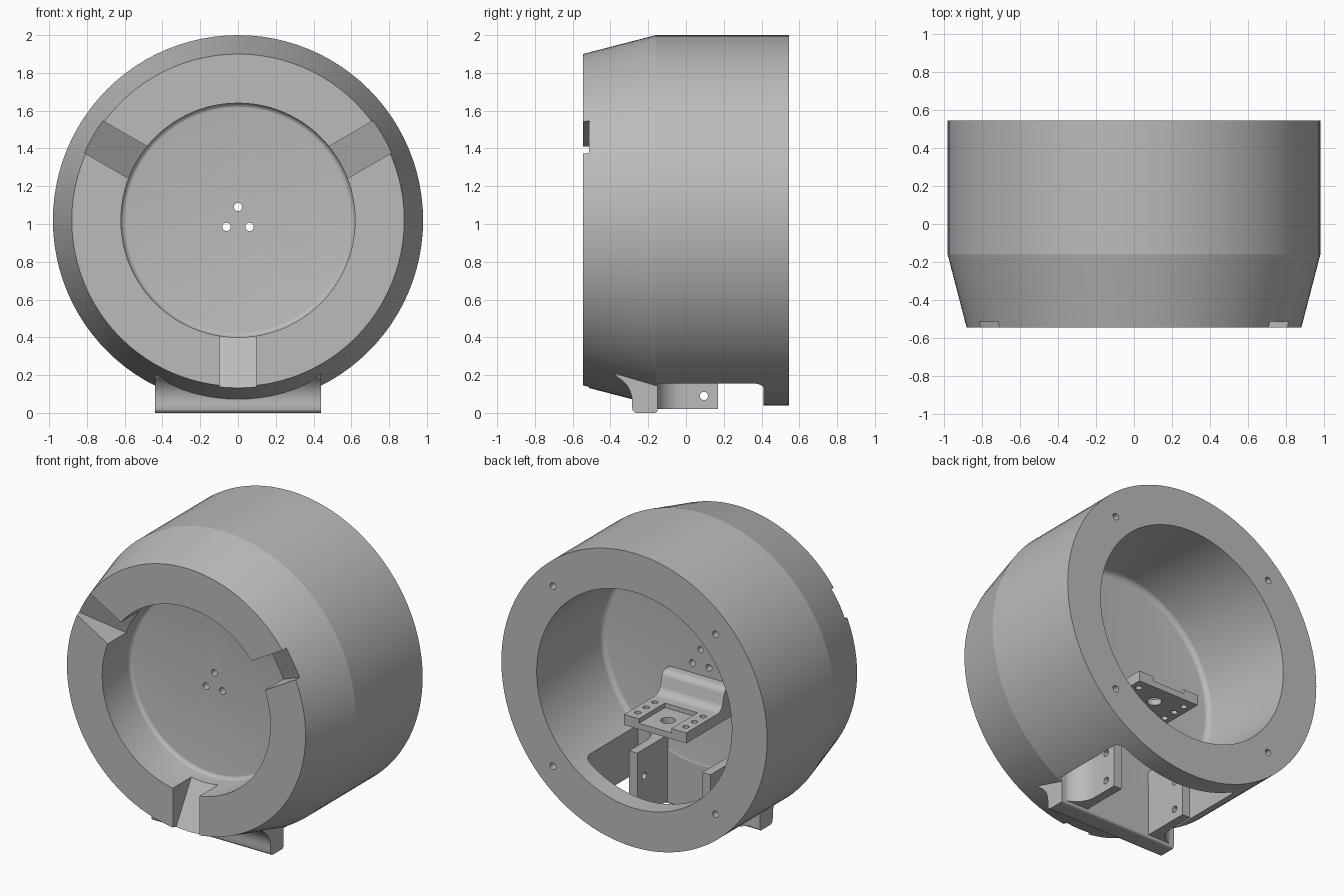
import bpy, bmesh, math
from mathutils import Matrix, Vector

cube = bpy.data.objects.get("Cube")
if cube:
    bpy.data.objects.remove(cube)

grey = bpy.data.materials.new("matte_grey")
grey.use_nodes = True
grey.diffuse_color = (0.5, 0.5, 0.5, 1)
grey.node_tree.nodes["Principled BSDF"].inputs["Base Color"].default_value = (0.5, 0.5, 0.5, 1)

CZ = 1.02        # height of the housing axis
FLOOR = -0.155   # rear side of the dividing wall


def finish(name, bm):
    bmesh.ops.recalc_face_normals(bm, faces=bm.faces)
    mesh = bpy.data.meshes.new(name)
    bm.to_mesh(mesh)
    bm.free()
    mesh.materials.append(grey)
    obj = bpy.data.objects.new(name, mesh)
    bpy.context.collection.objects.link(obj)
    return obj


def prism(name, pts, axis, lo, hi):
    """Extrude a closed outline: axis x takes (y, z) points, axis z takes (x, y)."""
    bm = bmesh.new()
    place = (lambda a, b: (lo, a, b)) if axis == "x" else (lambda a, b: (a, b, lo))
    face = bm.faces.new([bm.verts.new(place(a, b)) for a, b in pts])
    new = bmesh.ops.extrude_face_region(bm, geom=[face])["geom"]
    vec = Vector((hi - lo, 0, 0)) if axis == "x" else Vector((0, 0, hi - lo))
    bmesh.ops.translate(bm, vec=vec, verts=[v for v in new if isinstance(v, bmesh.types.BMVert)])
    return finish(name, bm)


def rod(axis, centre, radius, length):
    """Cylinder used as a drill."""
    rot = {"x": Matrix.Rotation(math.pi / 2, 4, "Y"),
           "y": Matrix.Rotation(math.pi / 2, 4, "X"), "z": Matrix()}[axis]
    bm = bmesh.new()
    bmesh.ops.create_cone(bm, cap_ends=True, segments=20, radius1=radius, radius2=radius,
                          depth=length, matrix=Matrix.Translation(centre) @ rot)
    return finish("drill", bm)


def arc(cx, cy, r, start, end, steps=8):
    angles = [math.radians(start + (end - start) * i / steps) for i in range(steps + 1)]
    return [(cx + r * math.cos(a), cy + r * math.sin(a)) for a in angles]


def select(obj):
    bpy.ops.object.select_all(action="DESELECT")
    obj.select_set(True)
    bpy.context.view_layer.objects.active = obj


def cut(obj, cutters):
    for c in cutters:
        c.hide_render = True
        mod = obj.modifiers.new("cut", "BOOLEAN")
        mod.operation, mod.solver, mod.object = "DIFFERENCE", "EXACT", c
        select(obj)
        bpy.ops.object.modifier_apply(modifier=mod.name)
        bpy.data.objects.remove(c)


def smooth(obj):
    select(obj)
    bpy.ops.object.shade_smooth_by_angle(angle=math.radians(12))


# Housing: turned profile (radius, y) with front recess, dividing wall and rear cavity
profile = [(0, -0.25)] + arc(0.59, -0.28, 0.03, 90, 0, 4)
profile += [(0.62, -0.545), (0.88, -0.545), (0.98, -0.16), (0.98, 0.545), (0.72, 0.545)]
profile += arc(0.68, FLOOR + 0.04, 0.04, 0, -90, 4) + [(0, FLOOR)]
bm = bmesh.new()
verts = [bm.verts.new((r, y, CZ)) for r, y in profile]
edges = [bm.edges.new(pair) for pair in zip(verts, verts[1:])]
bmesh.ops.spin(bm, geom=verts + edges, cent=(0, 0, CZ), axis=(0, 1, 0),
               angle=math.tau, steps=96)
bmesh.ops.remove_doubles(bm, verts=bm.verts, dist=0.0005)
housing = finish("housing", bm)

# Three sloping notches in the front ring
cutters = []
for i in range(3):
    notch = prism("notch", [(-0.7, 0.52), (-0.283, 0.52), (-0.582, 0.02), (-0.7, 0.02)],
                  "x", -0.098, 0.098)
    centre = Matrix.Translation((0, 0, CZ))
    notch.data.transform(centre @ Matrix.Rotation(i * math.tau / 3, 4, "Y") @ centre.inverted())
    cutters.append(notch)

# Window through the underside, rounded at its rear corners
outline = [(-0.46, -0.15), (0.46, -0.15)] + arc(0.41, 0.36, 0.05, 0, 90) + arc(-0.41, 0.36, 0.05, 90, 180)
cutters.append(prism("window", outline, "z", -0.2, 0.6))

# Wall holes and rear screw holes
for deg in (90, 210, 330):
    a = math.radians(deg)
    cutters.append(rod("y", (0.07 * math.cos(a), -0.2, CZ + 0.07 * math.sin(a)), 0.022, 0.3))
for sx in (-1, 1):
    for sz in (-1, 1):
        cutters.append(rod("y", (sx * 0.6, 0.5, CZ + sz * 0.6), 0.022, 0.3))
cut(housing, cutters)
smooth(housing)

# Foot block under the housing, flared into the front cone
foot_pts = [(-0.15, 0.25), (-0.38, 0.25), (-0.38, 0.21)]
foot_pts += arc(-0.43, 0.06, 0.145, 62, -5)
foot_pts += arc(-0.26, 0.025, 0.025, 180, 270, 4) + arc(-0.165, 0.015, 0.015, 270, 360, 3)
foot = prism("foot_block", foot_pts, "x", -0.44, 0.44)
smooth(foot)

# Two upright tabs with a concave outer fillet and two cross holes each
for side, label in ((1, "left"), (-1, "right")):
    pts = [(0.24, -0.16), (0.24, 0.17), (0.30, 0.17)] + arc(0.44, -0.015, 0.14, 180, 270) + [(0.44, -0.16)]
    tab = prism(label + "_tab", [(side * x, y) for x, y in pts], "z", 0.02, 0.46)
    cut(tab, [rod("x", (side * 0.27, 0.095, z), 0.022, 0.3) for z in (0.09, 0.28)])
    smooth(tab)

# Shelf carried by the dividing wall, with a curved gusset
shelf_pts = [(-0.17, 0.71), (0.325, 0.71), (0.325, 0.78)]
shelf_pts += arc(0.0, 0.84, 0.06, 270, 190, 6) + arc(-0.12, 0.87, 0.05, 10, 90, 6) + [(-0.17, 0.92)]
shelf = prism("shelf", shelf_pts, "x", -0.23, 0.23)
groove = prism("groove", [(0.05, 0.75), (0.4, 0.75), (0.4, 0.85), (0.05, 0.85)], "x", -0.12, 0.12)
drills = [rod("z", (sx * 0.178, y, 0.75), 0.02, 0.2) for sx in (-1, 1) for y in (0.075, 0.165, 0.255)]
cut(shelf, [groove, rod("z", (0, 0.19, 0.75), 0.045, 0.2)] + drills)
smooth(shelf)
